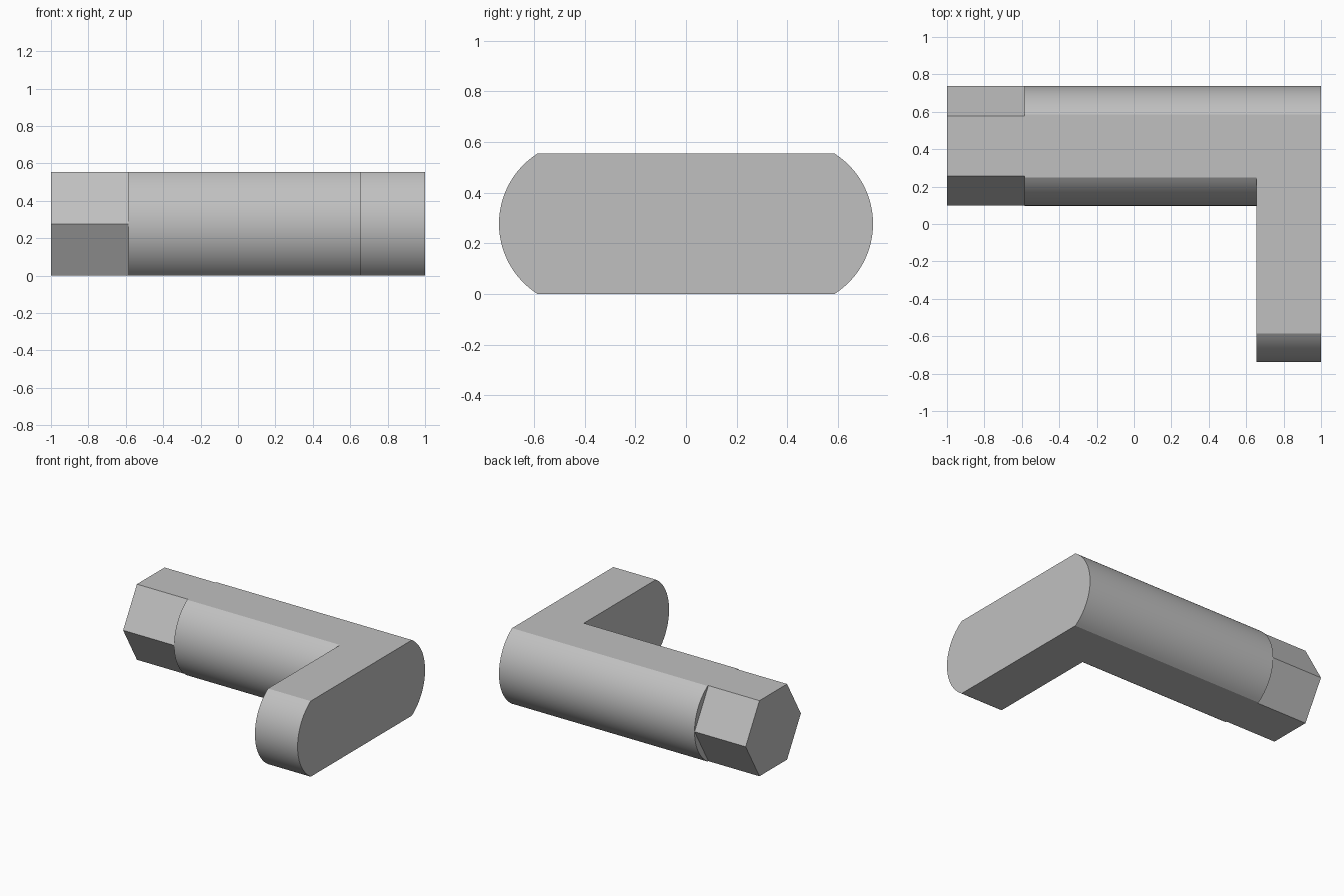
import bpy, bmesh, math

cube = bpy.data.objects.get("Cube")
if cube:
    bpy.data.objects.remove(cube, do_unlink=True)

# Main dimensions
H = 0.554                      # thickness between the two flats
X_TIP, X_HEX, X_ARM, X_END = -1.0, -0.586, 0.654, 1.0
Y_BACK, Y_SHAFT, Y_TOE = 0.738, 0.097, -0.738
BULGE = 0.152                  # how far the rounded sides stand out
SEG = 32

steel = bpy.data.materials.new("grey steel")
steel.use_nodes = True
colour = (0.53, 0.53, 0.53, 1)
steel.diffuse_color = colour
steel.node_tree.nodes["Principled BSDF"].inputs["Base Color"].default_value = colour


def side_arc(y_edge, side):
    """Rounded side as (y, z) points from bottom to top; side is +1 back, -1 front."""
    r = ((H / 2) ** 2 + BULGE ** 2) / (2 * BULGE)
    half = math.asin(H / 2 / r)
    pts = []
    for i in range(SEG + 1):
        a = half * (2 * i / SEG - 1)
        pts.append((y_edge - side * r * (1 - math.cos(a)), H / 2 + r * math.sin(a)))
    return pts


def ring(bm, x, pts):
    return [bm.verts.new((x, y, z)) for y, z in pts]


def strip(bm, a, b):
    for i in range(len(a) - 1):
        bm.faces.new((a[i], a[i + 1], b[i + 1], b[i]))


def finish(bm, name):
    bmesh.ops.recalc_face_normals(bm, faces=bm.faces[:])
    mesh = bpy.data.meshes.new(name)
    bm.to_mesh(mesh)
    bm.free()
    mesh.materials.append(steel)
    obj = bpy.data.objects.new(name, mesh)
    bpy.context.collection.objects.link(obj)
    bpy.ops.object.select_all(action='DESELECT')
    obj.select_set(True)
    bpy.context.view_layer.objects.active = obj
    bpy.ops.object.shade_smooth_by_angle(angle=math.radians(20))


# L-shaped body: rounded shaft and handle arm in one closed shell
bm = bmesh.new()
back, front, toe = side_arc(Y_BACK, 1), side_arc(Y_SHAFT, -1), side_arc(Y_TOE, -1)
back_l, back_r = ring(bm, X_HEX, back), ring(bm, X_END, back)
front_l, front_r = ring(bm, X_HEX, front), ring(bm, X_ARM, front)
toe_l, toe_r = ring(bm, X_ARM, toe), ring(bm, X_END, toe)
for a, b in ((back_l, back_r), (front_l, front_r), (toe_l, toe_r)):
    strip(bm, a, b)
# End faces: shaft end, inner face of the arm, outer face of the arm
for a, b in ((front_l, back_l), (toe_l, front_r), (toe_r, back_r)):
    bm.faces.new(a + b[::-1])
# Flat top and bottom
for k in (0, -1):
    bm.faces.new([r[k] for r in (back_l, back_r, toe_r, toe_l, front_r, front_l)])
finish(bm, "shaft_and_arm")

# Hexagonal tip, flats level with the shaft
bm = bmesh.new()
R = H / math.sqrt(3)
Y_MID = (Y_BACK + Y_SHAFT) / 2
hexagon = [(Y_MID + R * math.cos(math.radians(60 * i)),
            H / 2 + R * math.sin(math.radians(60 * i))) for i in range(6)]
tip, root = ring(bm, X_TIP, hexagon), ring(bm, X_HEX, hexagon)
strip(bm, tip + tip[:1], root + root[:1])
bm.faces.new(tip)
bm.faces.new(root)
finish(bm, "hex_tip")
